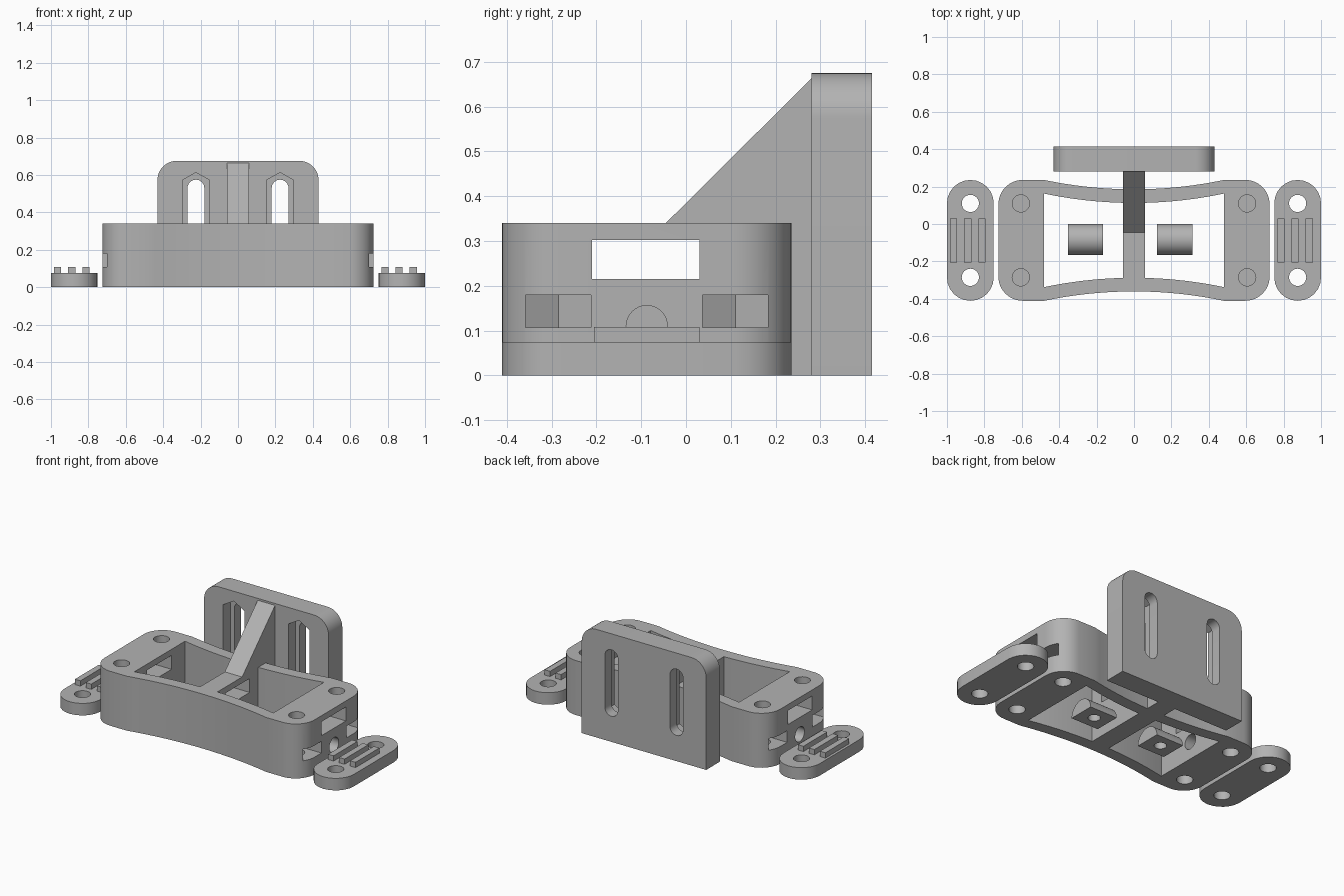
import bpy, bmesh
from math import pi, cos, sin, sqrt, radians

scene = bpy.context.scene
cube = scene.objects.get("Cube")
if cube:
    bpy.data.objects.remove(cube, do_unlink=True)

grey = bpy.data.materials.new("matte grey")
grey.use_nodes = True
GREY = (0.45, 0.45, 0.45, 1)
grey.diffuse_color = GREY
grey.node_tree.nodes["Principled BSDF"].inputs["Base Color"].default_value = GREY

MID = -0.0875           # middle of the body in y
HOLES = (-0.285, 0.11)  # bolt rows in y
BOLT_X, STRAP_X = 0.605, 0.875


def prism(name, pts, lo, hi, axis="z"):
    """Extrude a flat outline along one axis."""
    place = {"x": lambda a, b, h: (h, a, b),
             "y": lambda a, b, h: (a, h, b),
             "z": lambda a, b, h: (a, b, h)}[axis]
    bm = bmesh.new()
    low = [bm.verts.new(place(a, b, lo)) for a, b in pts]
    high = [bm.verts.new(place(a, b, hi)) for a, b in pts]
    bm.faces.new(low)
    bm.faces.new(high)
    n = len(pts)
    for i in range(n):
        j = (i + 1) % n
        bm.faces.new((low[i], low[j], high[j], high[i]))
    bmesh.ops.recalc_face_normals(bm, faces=bm.faces)
    mesh = bpy.data.meshes.new(name)
    bm.to_mesh(mesh)
    bm.free()
    mesh.materials.append(grey)
    ob = bpy.data.objects.new(name, mesh)
    scene.collection.objects.link(ob)
    return ob


def arc(cx, cy, r, start, end, n=12):
    return [(cx + r * cos(radians(start + (end - start) * i / n)),
             cy + r * sin(radians(start + (end - start) * i / n))) for i in range(n + 1)]


def circle(cx, cy, r, n=32):
    return arc(cx, cy, r, 0, 360 - 360 / n, n - 1)


def rect(x0, x1, y0, y1):
    return [(x0, y0), (x1, y0), (x1, y1), (x0, y1)]


def stadium(cx, y0, y1, r):
    return arc(cx, y1 - r, r, 0, 180) + arc(cx, y0 + r, r, 180, 360)


def activate(ob):
    bpy.ops.object.select_all(action="DESELECT")
    ob.select_set(True)
    bpy.context.view_layer.objects.active = ob


def cut(ob, pts, lo, hi, axis="z"):
    """Subtract a prism from an object."""
    tool = prism("cutter", pts, lo, hi, axis)
    tool.hide_render = True
    mod = ob.modifiers.new("cut", "BOOLEAN")
    mod.operation, mod.solver, mod.object = "DIFFERENCE", "EXACT", tool
    activate(ob)
    bpy.ops.object.modifier_apply(modifier=mod.name)
    bpy.data.objects.remove(tool, do_unlink=True)


def finish(ob):
    activate(ob)
    bpy.ops.object.shade_smooth_by_angle(angle=radians(30))


def rail(x, half):
    """Half depth of the waisted body at x."""
    big = 2.33
    return half - 0.05 + big - sqrt(big * big - x * x)


# Body with rounded ends and waisted sides
X, HALF, R, H, WIN = 0.725, 0.323, 0.13, 0.34, 0.48
steps = [-WIN + 2 * WIN * i / 24 for i in range(25)]
outline = [(x, MID - rail(x, HALF)) for x in steps]
outline += arc(X - R, MID - HALF + R, R, -90, 0)
outline += arc(X - R, MID + HALF - R, R, 0, 90)
outline += [(x, MID + rail(x, HALF)) for x in reversed(steps)]
outline += arc(R - X, MID + HALF - R, R, 90, 180)
outline += arc(R - X, MID - HALF + R, R, 180, 270)
body = prism("body", outline, 0, H)

for s in (-1, 1):
    # open bay on each side of the centre web
    xs = [0.06 + (WIN - 0.06) * i / 10 for i in range(11)]
    bay = [(s * x, MID - rail(x, HALF - 0.073)) for x in xs]
    bay += [(s * x, MID + rail(x, HALF - 0.073)) for x in reversed(xs)]
    cut(body, bay, -0.1, 0.5)
    # bolt holes and nut pockets opening at the ends
    for y in HOLES:
        cut(body, circle(s * BOLT_X, y, 0.046), 0.195, 0.5)
        cut(body, circle(s * BOLT_X, y, 0.046), -0.1, 0.12)
        pocket = [(s * (BOLT_X - 0.084), y), (s * (BOLT_X - 0.042), y - 0.073),
                  (s * 0.8, y - 0.073), (s * 0.8, y + 0.073),
                  (s * (BOLT_X - 0.042), y + 0.073)]
        cut(body, pocket, 0.107, 0.18)
    # cable bore through the end wall
    cut(body, circle(MID, 0.11, 0.046), min(s * 0.4, s * 0.8), max(s * 0.4, s * 0.8), "x")
# long slot through both ends and the web
cut(body, rect(-0.21, 0.03, 0.215, 0.302), -1, 1, "x")
finish(body)

# Sloped rib joining the body to the back plate
finish(prism("sloped_rib", [(-0.045, H), (0.184, H), (0.184, 0), (0.285, 0), (0.285, 0.668)],
             -0.06, 0.06, "x"))

# Back plate with rounded top corners, slots and nut channels
PX, PZ, PR = 0.43, 0.675, 0.1
plate = prism("back_plate", [(-PX, 0), (PX, 0)] + arc(PX - PR, PZ - PR, PR, 0, 90)
              + arc(PR - PX, PZ - PR, PR, 90, 180), 0.28, 0.415, "y")
for x in (-0.225, 0.225):
    cut(plate, stadium(x, 0.16, 0.575, 0.045), 0.2, 0.5, "y")
    channel = [(x - 0.073, 0.163), (x, 0.12), (x + 0.073, 0.163),
               (x + 0.073, 0.572), (x, 0.613), (x - 0.073, 0.572)]
    cut(plate, channel, 0.2, 0.35, "y")
finish(plate)

# Cable clamp straps with grip ridges
for side, s in (("right", -1), ("left", 1)):
    strap = prism(side + "_strap", stadium(s * STRAP_X, MID - HALF, MID + HALF, 0.125), 0, 0.075)
    for y in HOLES:
        cut(strap, circle(s * STRAP_X, y, 0.046), -0.1, 0.2)
    finish(strap)
    for i in (-1, 0, 1):
        x = s * STRAP_X - 0.014 + i * 0.076
        prism(f"{side}_ridge_{i + 2}", rect(x - 0.019, x + 0.019, -0.205, 0.03), 0.07, 0.108)

# Half-round saddles lying in the bays
for side, x in (("right", -0.26), ("left", 0.218)):
    saddle = prism(side + "_saddle", arc(-0.083, 0, 0.082, 0, 180, 20), x - 0.094, x + 0.094, "x")
    cut(saddle, circle(x, -0.083, 0.035, 16), -0.1, 0.06)
    finish(saddle)
